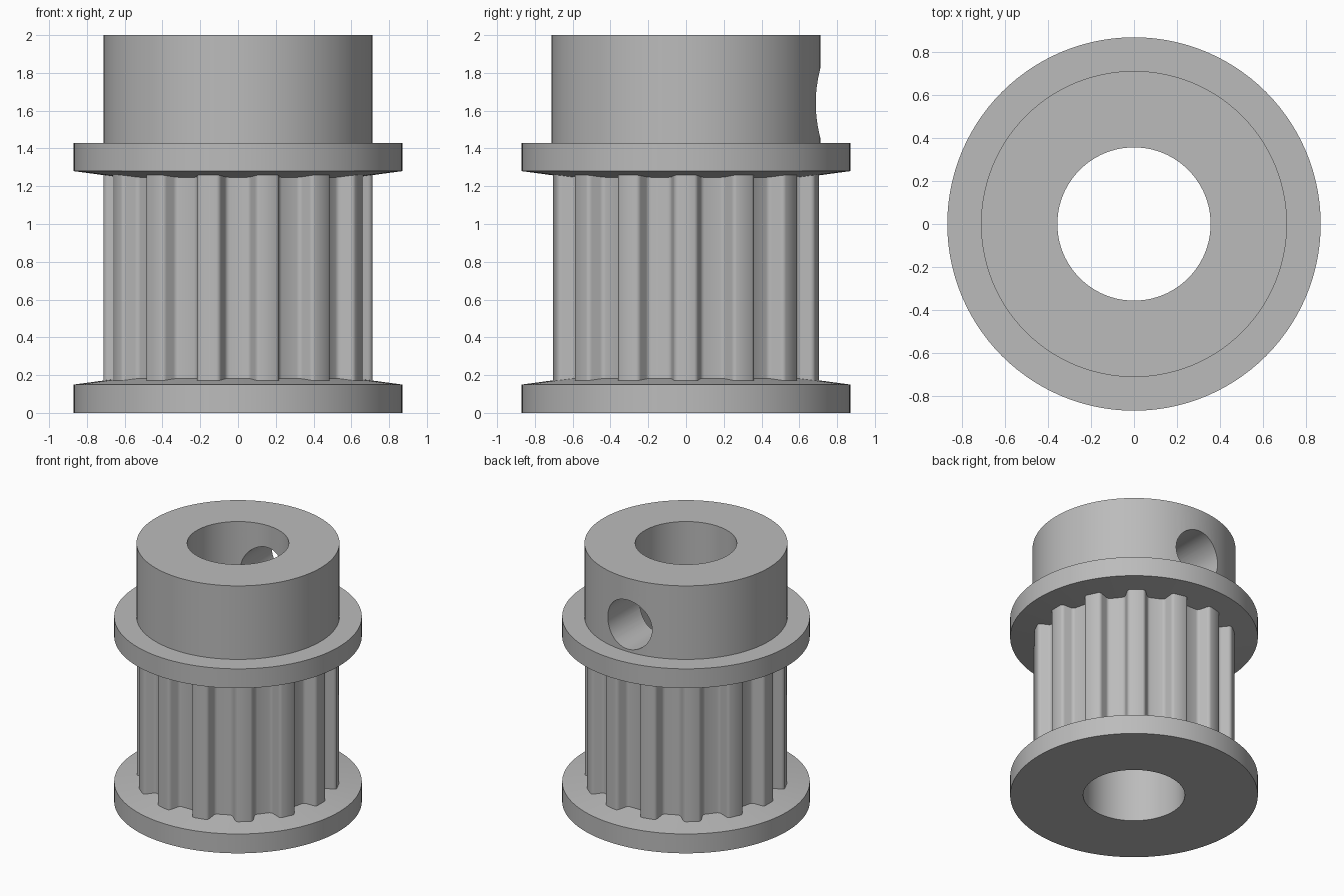
import bpy, bmesh, math
from mathutils import Matrix

cube = bpy.data.objects.get("Cube")
if cube:
    bpy.data.objects.remove(cube, do_unlink=True)

GREY = (0.5, 0.5, 0.5, 1.0)
metal = bpy.data.materials.new("plain grey")
metal.diffuse_color = GREY
metal.use_nodes = True
metal.node_tree.nodes["Principled BSDF"].inputs["Base Color"].default_value = GREY

TEETH = 14
TIP_R, BORE_R, FLANGE_R = 0.713, 0.357, 0.87
FLOOR_R = 0.625
SIDES = 112


def make_object(name, bm):
    bmesh.ops.recalc_face_normals(bm, faces=bm.faces)
    mesh = bpy.data.meshes.new(name)
    bm.to_mesh(mesh)
    bm.free()
    mesh.materials.append(metal)
    obj = bpy.data.objects.new(name, mesh)
    bpy.context.collection.objects.link(obj)
    return obj


def activate(obj):
    bpy.ops.object.select_all(action="DESELECT")
    obj.select_set(True)
    bpy.context.view_layer.objects.active = obj


def smooth(obj):
    activate(obj)
    bpy.ops.object.shade_smooth_by_angle(angle=math.radians(30))


def lathe(name, profile):
    """Revolve a closed (radius, height) profile about z."""
    bm = bmesh.new()
    verts = [bm.verts.new((r, 0, z)) for r, z in profile]
    edges = [bm.edges.new((v, verts[i - 1])) for i, v in enumerate(verts)]
    bmesh.ops.spin(bm, geom=verts + edges, cent=(0, 0, 0), axis=(0, 0, 1),
                   angle=math.tau, steps=SIDES, use_merge=True)
    bmesh.ops.remove_doubles(bm, verts=bm.verts, dist=1e-5)
    return make_object(name, bm)


# Body: bore, two flanges with bevelled inner sides, core and hub
body = lathe("flanged_body", [
    (BORE_R, 0), (FLANGE_R, 0), (FLANGE_R, 0.15), (0.61, 0.185),
    (0.61, 1.245), (FLANGE_R, 1.28), (FLANGE_R, 1.43),
    (TIP_R, 1.43), (TIP_R, 2.0), (BORE_R, 2.0)])

# Set screw hole through the back wall of the hub
bm = bmesh.new()
bmesh.ops.create_cone(bm, cap_ends=True, segments=48, radius1=0.19, radius2=0.19,
                      depth=0.8, matrix=Matrix.Translation((0, 0.55, 1.64))
                      @ Matrix.Rotation(math.pi / 2, 4, "X"))
cutter = make_object("screw_hole_cutter", bm)
cutter.hide_render = True
cut = body.modifiers.new("screw_hole", "BOOLEAN")
cut.operation = "DIFFERENCE"
cut.solver = "EXACT"
cut.object = cutter
activate(body)
bpy.ops.object.modifier_apply(modifier=cut.name)
bpy.data.objects.remove(cutter, do_unlink=True)
smooth(body)

# Toothed barrel: half a groove as (sideways, outward), rounded at tip and floor
top_y = math.sqrt(TIP_R ** 2 - 0.115 ** 2)
half = [(0.115, top_y)]
for a in (25, 50, 70):
    t = math.radians(a)
    half.append((0.115 - 0.027 * math.sin(t), top_y - 0.027 * (1 - math.cos(t))))
for a in (70, 50, 25, 0):
    t = math.radians(a)
    half.append((0.044 + 0.027 * math.sin(t), FLOOR_R + 0.027 * (1 - math.cos(t))))
groove = half + [(-x, y) for x, y in reversed(half)]

bm = bmesh.new()
outline = []
step = math.tau / TEETH
for i in range(TEETH):
    turn = Matrix.Rotation((i + 0.5) * step, 3, "Z")
    for x, y in groove:
        outline.append(bm.verts.new(turn @ Matrix.Diagonal((1, 1, 1)).col[0] * y
                                    - turn.col[1] * x))
for v in outline:
    v.co.z = 0.155
loop = [bm.edges.new((v, outline[i - 1])) for i, v in enumerate(outline)]
walls = bmesh.ops.extrude_edge_only(bm, edges=loop)["geom"]
rise = [g for g in walls if isinstance(g, bmesh.types.BMVert)]
bmesh.ops.translate(bm, verts=rise, vec=(0, 0, 1.12))
smooth(make_object("toothed_barrel", bm))
